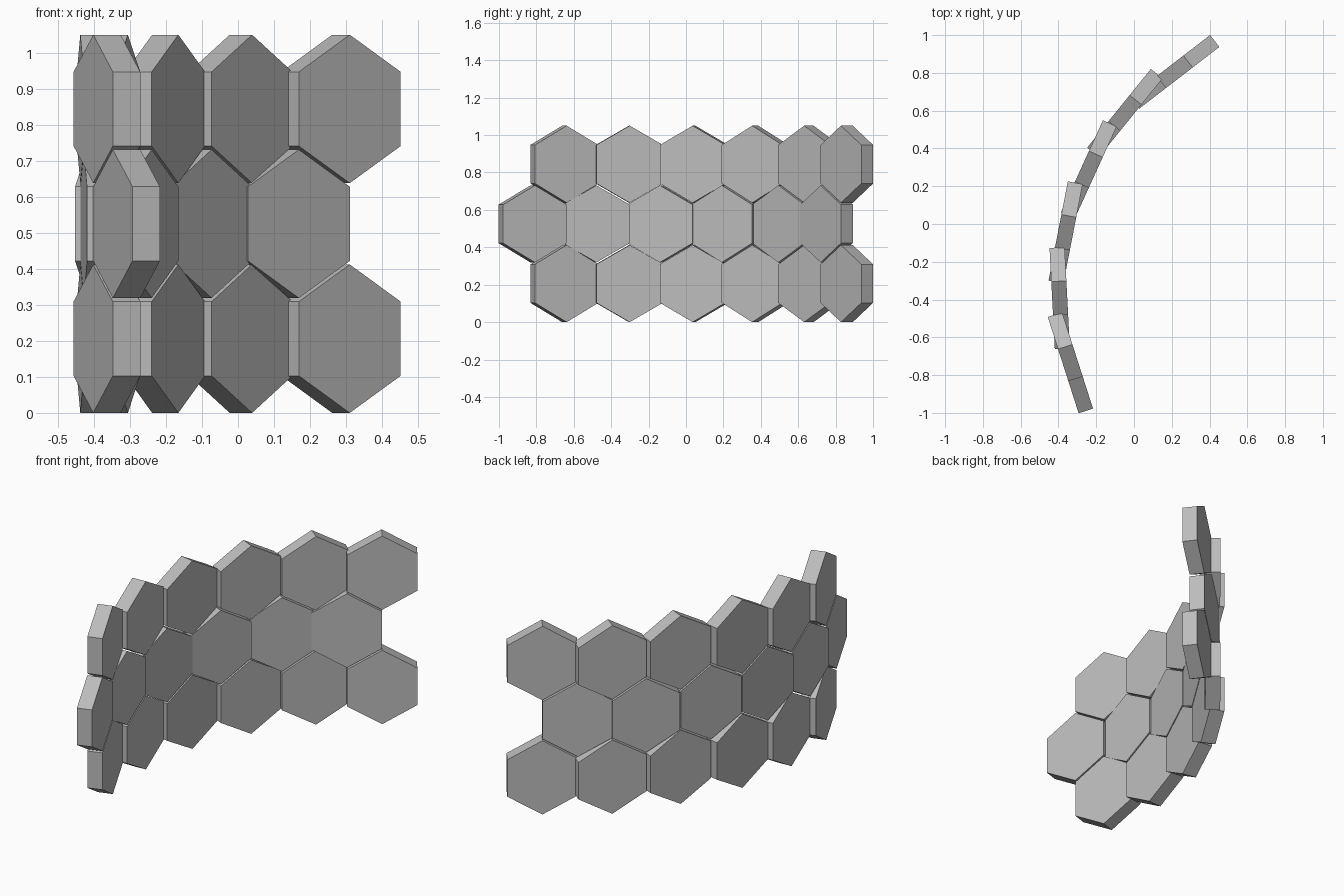
import bpy
import math

cube = bpy.data.objects.get("Cube")
if cube:
    bpy.data.objects.remove(cube, do_unlink=True)

RADIUS = 0.206                             # hexagon corner radius
HALF_WIDTH = RADIUS * math.cos(math.pi / 6)
THICKNESS = 0.08
ROW_STEP = 0.319

grey = bpy.data.materials.new("panel_grey")
grey.use_nodes = True
colour = (0.5, 0.5, 0.5, 1)
grey.diffuse_color = colour
grey.node_tree.nodes["Principled BSDF"].inputs["Base Color"].default_value = colour


def hex_tile(name, x, y, z, angle):
    """Upright hexagonal slab, point up, its width running along angle."""
    bpy.ops.mesh.primitive_cylinder_add(
        vertices=6, radius=RADIUS, depth=THICKNESS, location=(x, y, z),
        rotation=(math.pi / 2, 0, angle))
    tile = bpy.context.object
    tile.name = name
    tile.data.materials.append(grey)


# Curved wall: each column is a top, middle and bottom tile in one plane
columns = [(-0.364, -0.65, 107.8), (-0.398, -0.303, 93), (-0.345, 0.043, 79),
           (-0.202, 0.37, 65.5), (0.008, 0.657, 51), (0.286, 0.86, 37.6)]
for i, (x, y, degrees) in enumerate(columns, 1):
    a = math.radians(degrees)
    for row, label in enumerate(("bottom", "middle", "top")):
        # The middle row is shifted half a tile along the column's plane
        shift = HALF_WIDTH if row == 1 else 0
        hex_tile(f"{label}_hex_panel_{i}", x - shift * math.cos(a),
                 y - shift * math.sin(a), RADIUS + row * ROW_STEP, a)
